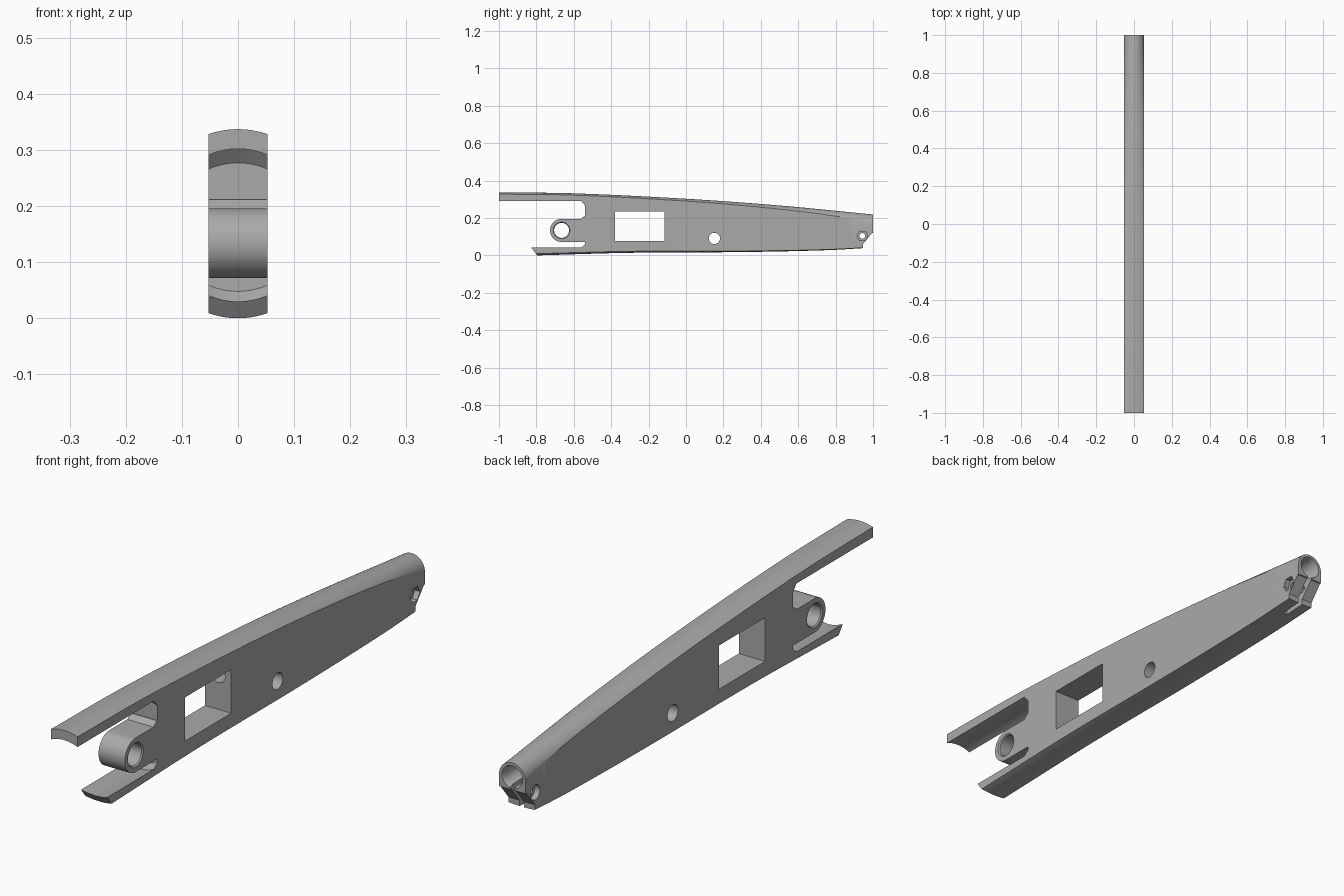
import bpy, bmesh, math

if "Cube" in bpy.data.objects:
    bpy.data.objects.remove(bpy.data.objects["Cube"])

W = 0.053  # half width of the arm

grey = bpy.data.materials.new("metal grey")
grey.diffuse_color = (0.4, 0.4, 0.4, 1)
grey.use_nodes = True
grey.node_tree.nodes["Principled BSDF"].inputs["Base Color"].default_value = grey.diffuse_color


def make(name, rings):
    """Closed solid skinned over rings that share one point count."""
    bm = bmesh.new()
    rows = [[bm.verts.new(p) for p in r] for r in rings]
    n = len(rows[0])
    for a, b in zip(rows, rows[1:]):
        for i in range(n):
            j = (i + 1) % n
            bm.faces.new((a[i], a[j], b[j], b[i]))
    bm.faces.new(rows[0])
    bm.faces.new(rows[-1])
    bmesh.ops.recalc_face_normals(bm, faces=bm.faces)
    me = bpy.data.meshes.new(name)
    bm.to_mesh(me)
    bm.free()
    me.materials.append(grey)
    ob = bpy.data.objects.new(name, me)
    bpy.context.collection.objects.link(ob)
    return ob


def prism(name, pts, x0=-0.2, x1=0.2):
    """Side profile (y, z) extruded across x."""
    return make(name, [[(x, y, z) for y, z in pts] for x in (x0, x1)])


def circle(y, z, r, n=40, a0=0.0, a1=2 * math.pi, close=False):
    m = n - 1 if close else n
    return [(y + r * math.cos(a0 + (a1 - a0) * i / m),
             z + r * math.sin(a0 + (a1 - a0) * i / m)) for i in range(n)]


def arc(d, w=W, n=21):
    """Crown arc as (x, drop) samples from -w to w, dropping d at the sides."""
    R = (w * w + d * d) / (2 * d)
    t = math.asin(min(1, w / R))
    out = []
    for i in range(n):
        a = -t + 2 * t * i / (n - 1)
        out.append((R * math.sin(a), R - R * math.cos(a)))
    return out


def interp(table, y):
    """Smooth interpolation through (y, value) pairs."""
    k = max(0, min(len(table) - 2, sum(1 for p in table if p[0] <= y) - 1))

    def slope(i):
        a, b = table[max(i - 1, 0)], table[min(i + 1, len(table) - 1)]
        return (b[1] - a[1]) / (b[0] - a[0])
    (y0, v0), (y1, v1) = table[k], table[k + 1]
    h = y1 - y0
    t = (y - y0) / h
    return (v0 * (1 + 2 * t) * (1 - t) ** 2 + v1 * t * t * (3 - 2 * t)
            + h * t * (1 - t) * (slope(k) * (1 - t) - slope(k + 1) * t))


def cut(target, cutter):
    mod = target.modifiers.new("cut", 'BOOLEAN')
    mod.operation = 'DIFFERENCE'
    mod.solver = 'EXACT'
    mod.object = cutter
    bpy.context.view_layer.objects.active = target
    bpy.ops.object.modifier_apply(modifier=mod.name)
    bpy.data.objects.remove(cutter)


# Arm body: tapering beam with crowned top and belly
top = [(-1, 0.337), (-0.6, 0.332), (0, 0.303), (0.5, 0.267), (1, 0.219)]
top_drop = [(-1, 0.009), (-0.3, 0.011), (0.3, 0.016), (0.85, 0.031), (1, 0.052)]
low = [(-1, -0.005), (-0.8, 0.0), (-0.3, 0.014), (0.3, 0.018), (0.75, 0.028), (1, 0.042)]
low_drop = [(-1, 0.01), (-0.3, 0.008), (0.4, 0.005), (1, 0.002)]
rings = []
for i in range(41):
    y = -1 + i / 20
    zt, zb = interp(top, y), interp(low, y)
    upper = [(x, y, zt - d) for x, d in arc(interp(top_drop, y))]
    under = [(x, y, zb + d) for x, d in arc(interp(low_drop, y))]
    rings.append(upper + under[::-1])
arm = make("arm_body", rings)

# Front fork: cavity between the two tongues, leaving the pivot boss
cavity_rings = []
for y, zt, zb in ((-1.1, 0.302, 0.030), (-0.56, 0.302, 0.030), (-0.54, 0.277, 0.048)):
    wide = arc(0.017, 0.064)
    cavity_rings.append([(x, y, zt - d) for x, d in wide]
                        + [(x, y, zb + d) for x, d in wide[::-1]])
cavity = make("fork_cavity", cavity_rings)
boss = (circle(-0.665, 0.134, 0.062, 32, math.pi / 2, 1.5 * math.pi, True)
        + [(-0.4, 0.072), (-0.4, 0.212), (-0.543, 0.212), (-0.562, 0.196)])
cut(cavity, prism("pivot_boss", boss))
cut(arm, cavity)

# Shorter lower tongue with an undercut tip
cut(arm, prism("tongue_trim", [(-1.1, 0.15), (-0.825, 0.15), (-0.825, 0.038),
                               (-0.78, -0.02), (-1.1, -0.05)]))
# Sloped rear underside
cut(arm, prism("rear_trim", [(1.1, 0.12), (0.995, 0.12), (0.946, 0.06),
                             (0.942, -0.05), (1.1, -0.05)]))

# Long tube bore from the window to the rear end
bore = []
for y, r in ((-0.2, 0.028), (0.5, 0.029), (0.8, 0.034), (0.985, 0.036), (1.005, 0.043)):
    z = 0.167 + (1 - y) * 0.031
    bore.append([(x, y, z + dz) for x, dz in circle(0, 0, r)])
cut(arm, make("tube_bore", bore))

# Clamp slit below the rear bore
cut(arm, prism("clamp_slit", [(0.86, -0.05), (1.1, -0.05), (1.1, 0.165), (0.86, 0.165)],
               -0.009, 0.009))

# Window, pivot hole, cross hole, clamp screw hole with hex and round recesses
cut(arm, prism("window", [(-0.38, 0.076), (-0.115, 0.076), (-0.115, 0.235), (-0.38, 0.235)]))
cut(arm, prism("pivot_hole", circle(-0.665, 0.134, 0.040)))
for s in (-1, 1):  # countersunk lips of the pivot hole
    cut(arm, make("pivot_lip", [[(s * x, y, z) for y, z in circle(-0.665, 0.134, r)]
                                for x, r in ((0.047, 0.0385), (0.0545, 0.046))]))
cut(arm, prism("cross_hole", circle(0.152, 0.091, 0.030)))
cut(arm, prism("screw_hole", circle(0.943, 0.104, 0.015, 24)))
cut(arm, prism("nut_recess", circle(0.943, 0.104, 0.029, 6), 0.032, 0.2))
cut(arm, prism("screw_head_recess", circle(0.943, 0.104, 0.027, 32), -0.2, -0.032))

# Smooth shading with crisp edges
bpy.ops.object.select_all(action='DESELECT')
arm.select_set(True)
bpy.context.view_layer.objects.active = arm
bpy.ops.object.shade_smooth_by_angle(angle=math.radians(28))
